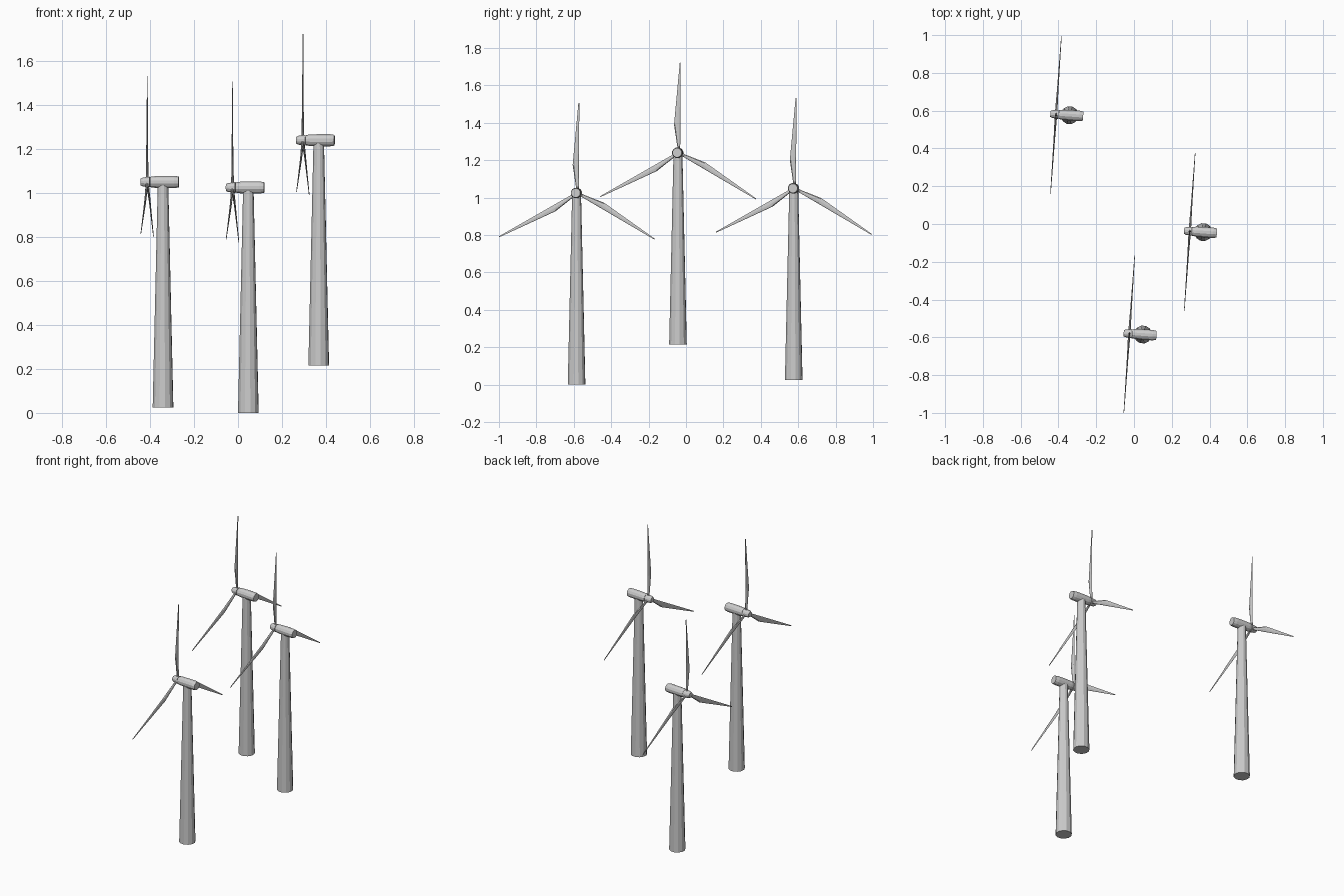
import bpy, bmesh
from math import sin, cos, pi, radians
from mathutils import Matrix, Vector

if "Cube" in bpy.data.objects:
    bpy.data.objects.remove(bpy.data.objects["Cube"])


def loft(name, rings, matrix):
    """Skin a closed surface through rings of points."""
    bm = bmesh.new()
    loops = [[bm.verts.new(matrix @ Vector(p)) for p in ring] for ring in rings]
    n = len(loops[0])
    for a, b in zip(loops, loops[1:]):
        for i in range(n):
            j = (i + 1) % n
            bm.faces.new((a[i], a[j], b[j], b[i]))
    bm.faces.new(loops[0])
    bm.faces.new(loops[-1])
    bmesh.ops.recalc_face_normals(bm, faces=bm.faces)
    mesh = bpy.data.meshes.new(name)
    bm.to_mesh(mesh)
    bm.free()
    obj = bpy.data.objects.new(name, mesh)
    bpy.context.collection.objects.link(obj)
    return obj


def circle(n):
    return [(cos(2 * pi * (i + 0.5) / n), sin(2 * pi * (i + 0.5) / n)) for i in range(n)]


def upright(profile, n=12):
    return [[(r * c, r * s, z) for c, s in circle(n)] for z, r in profile]


def lengthwise(profile, n=12):
    return [[(x, r * c, r * s) for c, s in circle(n)] for x, r in profile]


def blade_rings():
    # radius along blade, trailing edge, leading edge, half thickness
    sections = [(0.0, -0.008, 0.007, 0.006), (0.035, -0.009, 0.007, 0.006),
                (0.15, -0.027, 0.007, 0.004), (0.482, 0.0015, 0.0065, 0.0015)]
    return [[(t * s, (a + b) / 2 + (b - a) / 2 * c, r) for c, s in
             [(cos(k * pi / 4), sin(k * pi / 4)) for k in range(8)]]
            for r, a, b, t in sections]


def turbine(tag, x, y, base, hub):
    place = Matrix.Translation((x, y, hub)) @ Matrix.Rotation(radians(-3.95), 4, 'Z')
    # Tapered tower
    loft("tower_" + tag, upright([(base - hub, 0.048), (-0.015, 0.0245)]), place)
    # Nacelle housing
    loft("nacelle_" + tag, lengthwise([(-0.058, 0.024), (-0.04, 0.027), (0.0, 0.0285),
                                       (0.052, 0.0285), (0.072, 0.025)]), place)
    # Rotor hub nose
    loft("hub_" + tag, lengthwise([(-0.102, 0.016), (-0.092, 0.021), (-0.06, 0.025)]), place)
    # Three blades
    for k in range(3):
        spin = Matrix.Translation((-0.072, 0, 0)) @ Matrix.Rotation(radians(-0.4 - 120 * k), 4, 'X')
        loft(f"blade_{tag}_{k + 1}", blade_rings(), place @ spin)


turbine("left", -0.341, 0.576, 0.025, 1.05)
turbine("middle", 0.047, -0.585, 0.0, 1.025)
turbine("right", 0.367, -0.043, 0.215, 1.24)
